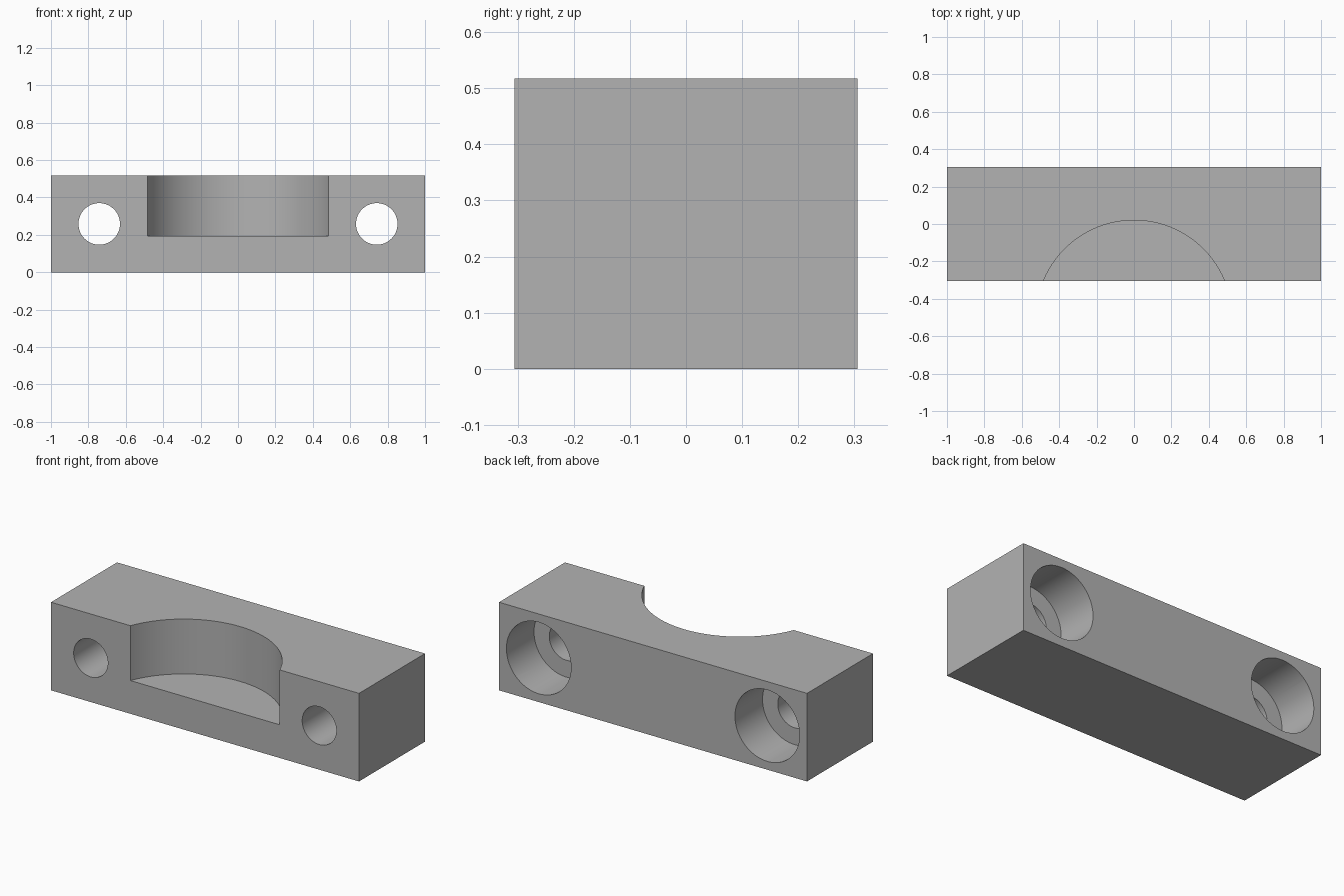
import bpy
import math

old = bpy.data.objects.get("Cube")
if old:
    bpy.data.objects.remove(old, do_unlink=True)

LENGTH, DEPTH, HEIGHT = 2.0, 0.612, 0.517
FRONT, BACK = -DEPTH / 2, DEPTH / 2

grey = bpy.data.materials.new("plain grey")
grey.use_nodes = True
colour = (0.45, 0.45, 0.45, 1)
grey.diffuse_color = colour
grey.node_tree.nodes["Principled BSDF"].inputs["Base Color"].default_value = colour

# Solid clamp block
bpy.ops.mesh.primitive_cube_add(size=1, location=(0, 0, HEIGHT / 2))
block = bpy.context.object
block.name = "clamp_block"
block.scale = (LENGTH, DEPTH, HEIGHT)
bpy.ops.object.transform_apply(location=True, rotation=False, scale=True)
block.data.materials.append(grey)

cutters = []


def cut_cylinder(name, radius, depth, location, along_y=False, sides=64):
    """Subtract a cylinder from the block."""
    tilt = math.pi / 2 if along_y else 0
    bpy.ops.mesh.primitive_cylinder_add(vertices=sides, radius=radius, depth=depth,
                                        location=location, rotation=(tilt, 0, 0))
    cutter = bpy.context.object
    cutter.name = name
    cutter.hide_render = True
    cutter.data.materials.append(grey)
    mod = block.modifiers.new(name, 'BOOLEAN')
    mod.operation = 'DIFFERENCE'
    mod.solver = 'EXACT'
    mod.object = cutter
    cutters.append(cutter)


# Round pocket open to the front and top
pocket_radius, pocket_floor = 0.524, 0.195
cut_cylinder("pocket_cutter", pocket_radius, 1.0,
             (0, 0.02 - pocket_radius, pocket_floor + 0.5), sides=96)

# Bolt holes with counterbores sunk from the back
bore_depth = 0.256
for side, label in ((1, "left"), (-1, "right")):
    x, z = side * 0.742, HEIGHT / 2
    cut_cylinder(label + "_bolt_hole_cutter", 0.111, 2, (x, 0, z), True)
    cut_cylinder(label + "_counterbore_cutter", 0.21, 1.0,
                 (x, BACK - bore_depth + 0.5, z), True)

# Apply the cuts and smooth the round walls
bpy.ops.object.select_all(action='DESELECT')
block.select_set(True)
bpy.context.view_layer.objects.active = block
for mod in list(block.modifiers):
    bpy.ops.object.modifier_apply(modifier=mod.name)
for cutter in cutters:
    bpy.data.objects.remove(cutter, do_unlink=True)
bpy.ops.object.shade_smooth_by_angle(angle=math.radians(30))
